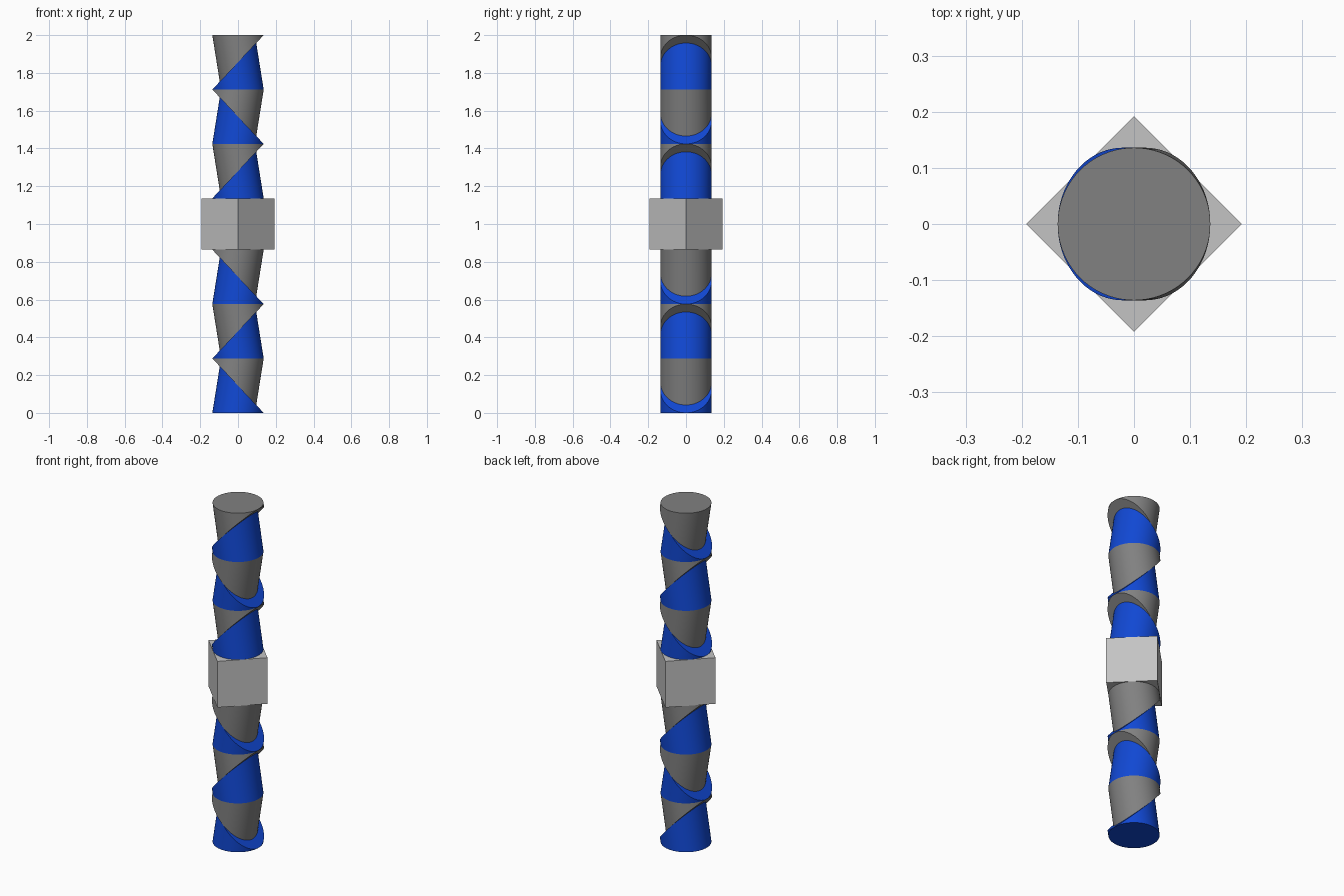
import bpy, bmesh, math

cube = bpy.data.objects.get("Cube")
if cube:
    bpy.data.objects.remove(cube, do_unlink=True)

R = 0.136                 # wedge radius and half the block side
H = (2 - 2 * R) / 6       # height of one two-wedge segment
LEAN = 0.16               # sideways lean of a wedge per unit of height
SIDES = 72


def material(name, rgb):
    m = bpy.data.materials.new(name)
    m.use_nodes = True
    m.diffuse_color = (*rgb, 1)
    bsdf = next(n for n in m.node_tree.nodes if n.type == 'BSDF_PRINCIPLED')
    bsdf.inputs["Base Color"].default_value = (*rgb, 1)
    return m


blue = material("blue", (0.0055, 0.065, 0.66))
dark_grey = material("dark grey", (0.22, 0.22, 0.22))
light_grey = material("light grey", (0.55, 0.55, 0.55))


def finish(bm, name, mat):
    bmesh.ops.recalc_face_normals(bm, faces=bm.faces)
    mesh = bpy.data.meshes.new(name)
    bm.to_mesh(mesh)
    bm.free()
    mesh.materials.append(mat)
    obj = bpy.data.objects.new(name, mesh)
    bpy.context.collection.objects.link(obj)
    return obj


def wedge(name, mat, z, up, side):
    """Leaning round wedge: flat circle at z, slanted cut rising towards side."""
    bm = bmesh.new()
    k = H / (2 * R)
    base, cut = [], []
    for i in range(SIDES):
        a = math.pi + 2 * math.pi * i / SIDES
        x, y = R * math.cos(a), R * math.sin(a)
        t = (x + R) * k / (1 + LEAN * k)
        v = bm.verts.new((side * x, y, z))
        base.append(v)
        # the first point is the thin tip, shared by both ends
        cut.append(v if i == 0 else
                   bm.verts.new((side * (x - LEAN * t), y, z + up * t)))
    bm.faces.new(base)
    bm.faces.new(cut)
    for i in range(SIDES):
        j = (i + 1) % SIDES
        ring = list(dict.fromkeys((base[i], base[j], cut[j], cut[i])))
        bm.faces.new(ring)
    obj = finish(bm, name, mat)
    obj.data.shade_smooth()
    obj.data.set_sharp_from_angle(angle=math.radians(30))


# Zigzag column: a blue wedge below a grey one in every segment
for half, start in (("lower", 0), ("upper", 1 + R)):
    for i in range(3):
        z = start + i * H
        side = 1 if (i % 2 == 0) == (half == "upper") else -1
        wedge(f"{half}_blue_wedge_{i + 1}", blue, z, 1, side)
        wedge(f"{half}_grey_wedge_{i + 1}", dark_grey, z + H, -1, -side)

# Middle block, turned edge-on to the front
bm = bmesh.new()
bmesh.ops.create_cube(bm, size=2 * R)
block = finish(bm, "middle_block", light_grey)
block.location.z = 1
block.rotation_euler.z = math.pi / 4
